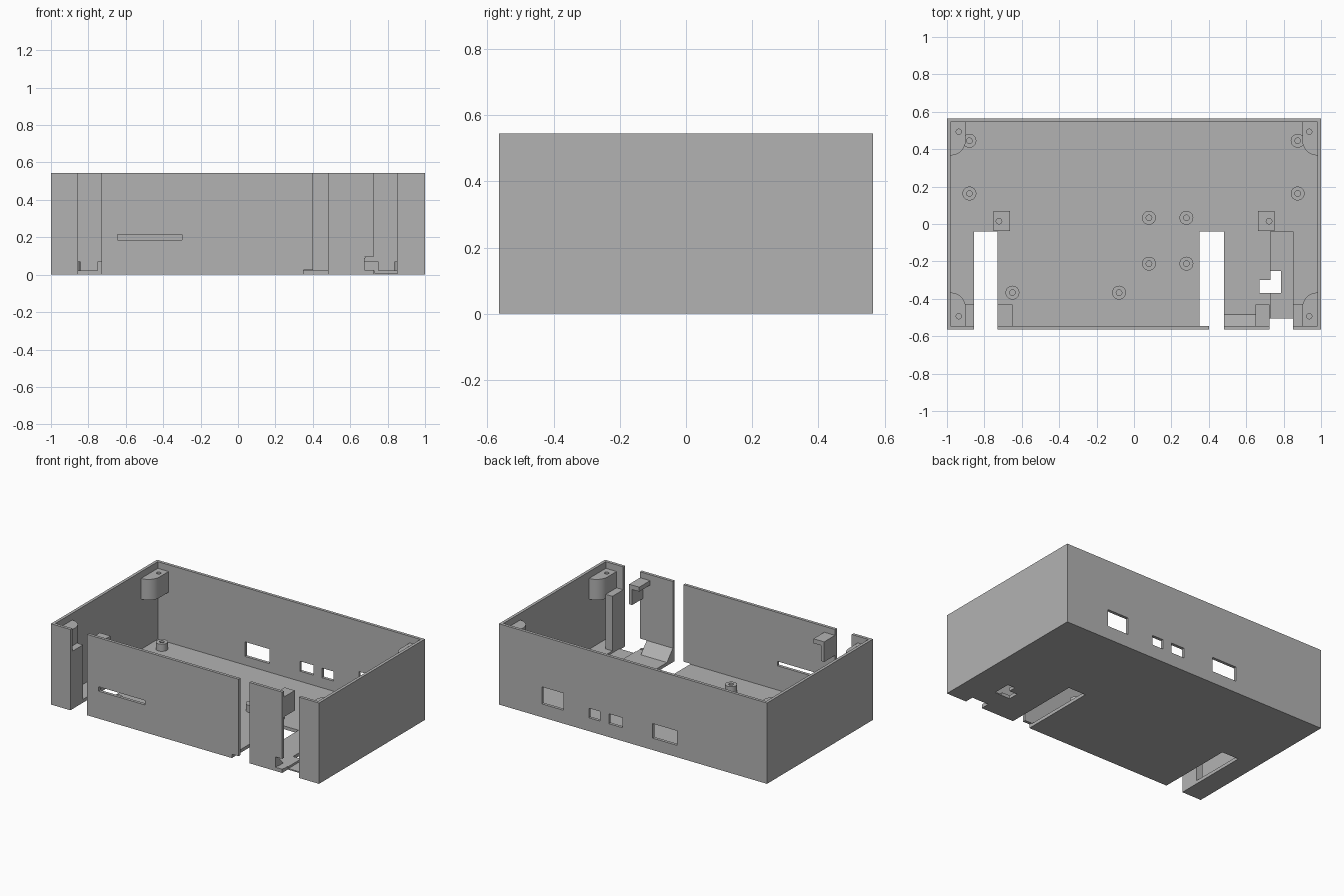
import bpy, bmesh, math

if "Cube" in bpy.data.objects:
    bpy.data.objects.remove(bpy.data.objects["Cube"])

W, D, H = 1.0, 0.565, 0.545      # half width, half depth, height
T, F = 0.02, 0.022               # wall and floor thickness

grey = bpy.data.materials.new("plain grey")
grey.diffuse_color = (0.45, 0.45, 0.45, 1)
grey.use_nodes = True
grey.node_tree.nodes["Principled BSDF"].inputs["Base Color"].default_value = grey.diffuse_color


def finish(name, bm):
    bmesh.ops.recalc_face_normals(bm, faces=bm.faces)
    me = bpy.data.meshes.new(name)
    bm.to_mesh(me)
    bm.free()
    me.materials.append(grey)
    ob = bpy.data.objects.new(name, me)
    bpy.context.collection.objects.link(ob)
    return ob


def prism(name, pts, lo, hi, axis='z'):
    """Extrude a 2D outline along z (points are x, y) or x (points are y, z)."""
    put = (lambda p, t: (p[0], p[1], t)) if axis == 'z' else (lambda p, t: (t, p[0], p[1]))
    bm = bmesh.new()
    a = [bm.verts.new(put(p, lo)) for p in pts]
    b = [bm.verts.new(put(p, hi)) for p in pts]
    bm.faces.new(a)
    bm.faces.new(b)
    n = len(pts)
    for i in range(n):
        bm.faces.new((a[i], a[(i + 1) % n], b[(i + 1) % n], b[i]))
    return finish(name, bm)


def box(name, x0, x1, y0, y1, z0, z1):
    return prism(name, [(x0, y0), (x1, y0), (x1, y1), (x0, y1)], z0, z1)


def cylinder(name, x, y, r, z0, z1, n=32):
    pts = [(x + r * math.cos(2 * math.pi * i / n), y + r * math.sin(2 * math.pi * i / n))
           for i in range(n)]
    return prism(name, pts, z0, z1)


def cut(ob, cutters):
    bpy.context.view_layer.objects.active = ob
    for c in cutters:
        m = ob.modifiers.new("cut", 'BOOLEAN')
        m.operation, m.solver, m.object = 'DIFFERENCE', 'EXACT', c
        bpy.ops.object.modifier_apply(modifier=m.name)
        bpy.data.objects.remove(c)


def smooth(ob):
    bpy.ops.object.select_all(action='DESELECT')
    ob.select_set(True)
    bpy.context.view_layer.objects.active = ob
    bpy.ops.object.shade_smooth_by_angle(angle=math.radians(30))


# open tray: floor and four walls, with all slots and windows cut through
shell = box("case_shell", -W, W, -D, D, 0, H)
holes = [
    (-W + T, W - T, -D + T, D - T, F, 1),            # inside
    (-0.855, -0.73, -0.7, -0.04, -1, 1),             # left slot
    (0.35, 0.48, -0.7, -0.04, -1, 0.026),            # middle floor slot
    (0.40, 0.48, -0.7, -0.50, -1, 1),                # middle wall slit
    (0.725, 0.85, -0.7, -0.505, -1, 1),              # right wall slot
    (0.73, 0.85, -0.6, -0.04, 0.008, 0.2),           # thin floor recess
    (0.73, 0.785, -0.37, -0.25, -1, 0.2),            # L-shaped floor hole
    (0.67, 0.74, -0.37, -0.30, -1, 0.2),
    (0.675, 0.74, -0.7, -0.53, 0.025, 0.095),        # front notch
    (-0.645, -0.30, -0.7, -0.5, 0.185, 0.215),       # front card slit
    (0.52, 0.68, 0.5, 0.7, 0.09, 0.205),             # back windows
    (0.245, 0.33, 0.5, 0.7, 0.09, 0.155),
    (0.08, 0.18, 0.5, 0.7, 0.09, 0.157),
    (-0.33, -0.145, 0.5, 0.7, 0.08, 0.178),
]
cut(shell, [box("cutter", *h) for h in holes])

# screw bosses hung in the four corners
for sx, side in ((-1, "left"), (1, "right")):
    for sy, end in ((-1, "front"), (1, "back")):
        xi, yi, r, yc = W - T, D - T, 0.08, 0.447
        pts = [(xi, yi), (xi - r, yi)]
        pts += [(xi - r * math.cos(i * math.pi / 24), yc - r * math.sin(i * math.pi / 24))
                for i in range(13)]
        boss = prism(f"corner_boss_{end}_{side}", [(sx * x, sy * y) for x, y in pts], 0.36, 0.50)
        cut(boss, [cylinder("cutter", sx * 0.937, sy * 0.493, 0.014, 0.40, 0.6, 24)])
        smooth(boss)

# posts beside the outer slots
box("slot_post_left", -0.90, -0.855, -D + T, -0.43, F, 0.39)
box("slot_post_right", 0.85, 0.90, -D + T, -0.43, F, 0.39)

# angle brackets on the inner side of the outer slots
for s, edge, side in ((-1, 0.73, "left"), (1, 0.725, "right")):
    low = 0.37
    a, b = sorted((s * 0.65, s * edge))
    box(f"bracket_top_{side}", a, b, -D + T, -0.43, 0.475, 0.505)
    a, b = sorted((s * (edge - 0.022), s * edge))
    box(f"bracket_leg_{side}", a, b, -D + T, -0.43, low, 0.475)

# standoffs on the floor
spots = [(-0.88, 0.445), (0.875, 0.445), (-0.88, 0.163), (0.875, 0.163),
         (0.08, 0.033), (0.28, 0.033), (0.08, -0.212), (0.28, -0.212),
         (-0.65, -0.367), (-0.08, -0.367)]
for i, (x, y) in enumerate(spots):
    post = cylinder(f"standoff_{i + 1}", x, y, 0.037, F, 0.07)
    cut(post, [cylinder("cutter", x, y, 0.015, F + 0.003, 0.2, 24)])
    smooth(post)

# square mounting blocks at the ends of the outer slots
for s, side in ((-1, "left"), (1, "right")):
    a, b = sorted((s * 0.663, s * 0.752))
    block = box(f"mount_block_{side}", a, b, -0.037, 0.07, F, 0.07)
    cut(block, [cylinder("cutter", s * 0.722, 0.015, 0.015, F + 0.003, 0.2, 24)])
    smooth(block)

# sloped ramp against the front wall
prism("front_ramp", [(-D + T, F), (-0.483, F), (-D + T, 0.095)], 0.48, 0.675, 'x')
